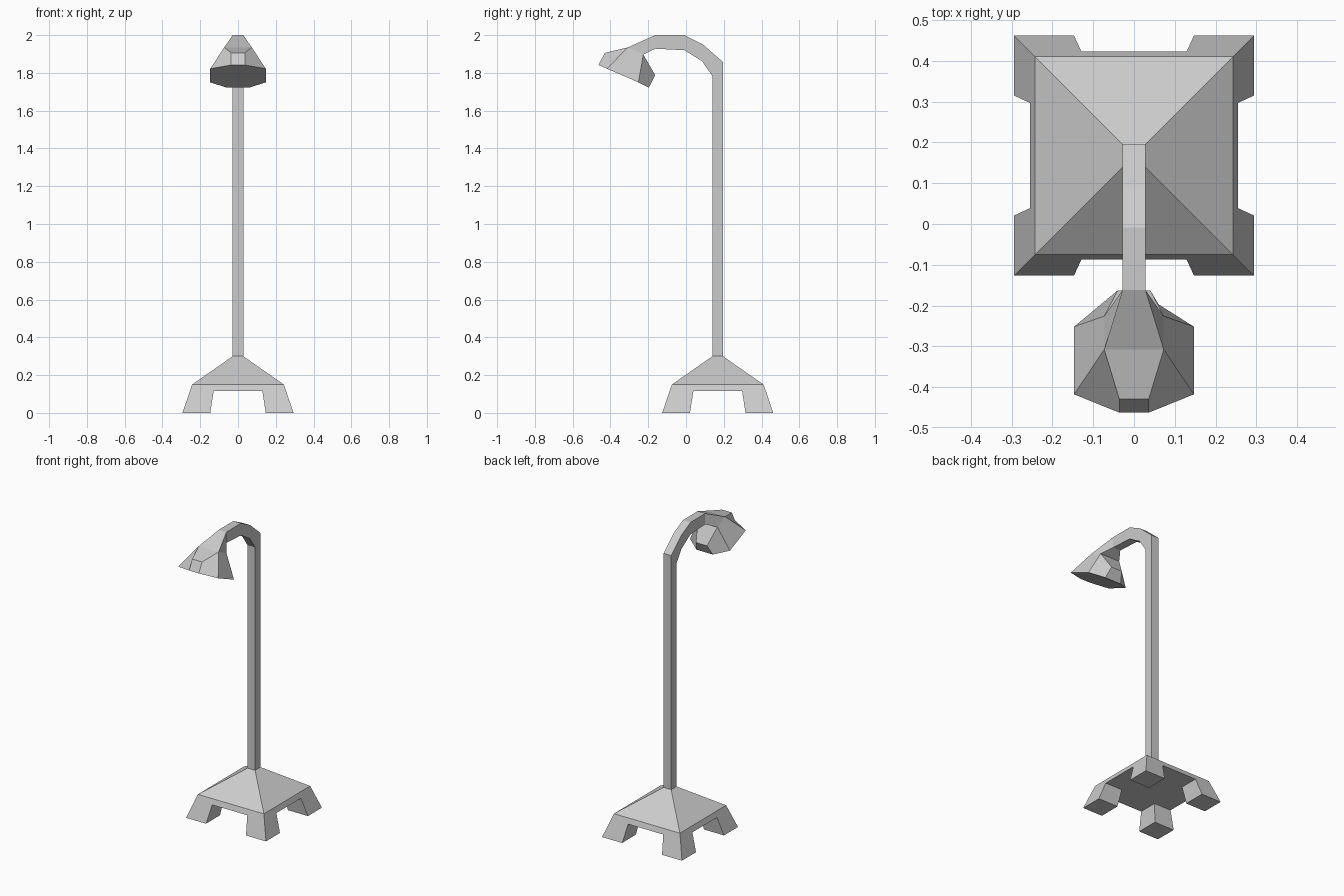
import bpy, bmesh

if "Cube" in bpy.data.objects:
    bpy.data.objects.remove(bpy.data.objects["Cube"])

POLE_Y = 0.168   # centre of the base and pole
R = 0.028        # half width of the pole


def finish(name, bm):
    bmesh.ops.remove_doubles(bm, verts=bm.verts, dist=1e-4)
    bmesh.ops.recalc_face_normals(bm, faces=bm.faces)
    mesh = bpy.data.meshes.new(name)
    bm.to_mesh(mesh)
    bm.free()
    obj = bpy.data.objects.new(name, mesh)
    bpy.context.collection.objects.link(obj)
    return obj


def face(bm, points):
    bm.faces.new([bm.verts.new(p) for p in points])


def loft(bm, rings):
    # side walls between successive rings of points
    for a, b in zip(rings, rings[1:]):
        for i in range(len(a)):
            j = (i + 1) % len(a)
            face(bm, [a[i], a[j], b[j], b[i]])


def rect(x0, x1, y0, y1, z):
    return [(x, POLE_Y + y, z) for x, y in ((x0, y0), (x1, y0), (x1, y1), (x0, y1))]


# Base: sloped roof and skirt, flat underside with four flared feet
bm = bmesh.new()
loft(bm, [rect(-h, h, -h, h, z) for h, z in ((0.255, 0.115), (0.243, 0.15), (R, 0.30))])
face(bm, rect(-R, R, -R, R, 0.30))
upper = [-0.255, -0.129, 0.129, 0.255]
lower = [-0.294, -0.147, 0.147, 0.294]
for i in range(3):
    for j in range(3):
        top = rect(upper[i], upper[i + 1], upper[j], upper[j + 1], 0.115)
        if i != 1 and j != 1:
            foot = rect(lower[i], lower[i + 1], lower[j], lower[j + 1], 0)
            loft(bm, [top, foot])
            face(bm, foot)
        else:
            face(bm, top)
finish("base", bm)

# Pole and curved arm: outer and inner outline points (y, z)
outer = [(0.196, 0.30), (0.196, 1.857), (0.09, 1.95), (-0.008, 2.0), (-0.162, 2.0)]
inner = [(0.14, 0.30), (0.14, 1.783), (0.085, 1.862), (-0.008, 1.92), (-0.162, 1.928)]
bm = bmesh.new()
loft(bm, [[(-R, *o), (R, *o), (R, *i), (-R, *i)] for o, i in zip(outer, inner)])
finish("pole_and_arm", bm)

# Lamp head: half outline points, right side, mirrored in x
half = {
    "arm_top": (R, -0.162, 2.0), "arm_low": (R, -0.162, 1.928),
    "u0": (0.036, -0.43, 1.906), "u1": (0.073, -0.308, 1.935),
    "u2": (0.073, -0.226, 1.897), "u3": (0.04, -0.163, 1.788),
    "r0": (0.036, -0.463, 1.842), "r1": (0.147, -0.418, 1.822),
    "r2": (0.147, -0.252, 1.75), "r3": (0.06, -0.197, 1.722),
}
side_faces = ["arm_top arm_low u2 u1", "u0 u1 r1 r0", "u1 u2 r2 r1", "u2 u3 r3 r2"]
centre_strips = ["arm_top u1", "u1 u0", "u0 r0", "r0 r1", "r1 r2", "r2 r3",
                 "r3 u3", "u3 u2", "u2 arm_low"]
bm = bmesh.new()
mirror = lambda p: (-p[0], p[1], p[2])
for names in side_faces:
    pts = [half[n] for n in names.split()]
    face(bm, pts)
    face(bm, [mirror(p) for p in reversed(pts)])
for names in centre_strips:
    a, b = [half[n] for n in names.split()]
    face(bm, [a, b, mirror(b), mirror(a)])
finish("lamp_head", bm)
